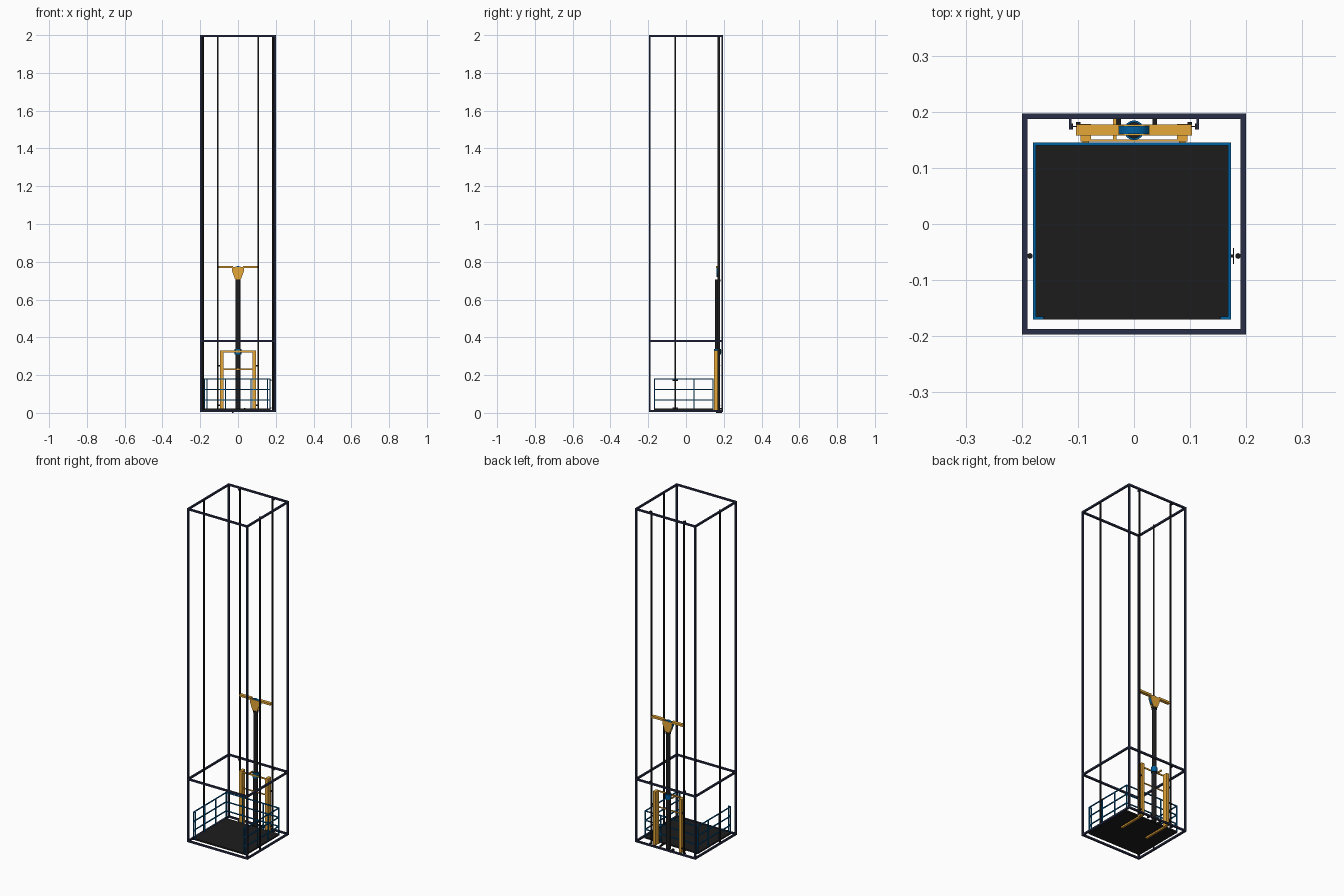
import bpy, bmesh, math
from mathutils import Vector

if "Cube" in bpy.data.objects:
    bpy.data.objects.remove(bpy.data.objects["Cube"])


def material(name, rgb):
    m = bpy.data.materials.new(name)
    m.diffuse_color = (*rgb, 1)
    m.use_nodes = True
    m.node_tree.nodes["Principled BSDF"].inputs["Base Color"].default_value = m.diffuse_color
    return m


NAVY = material("dark navy steel", (0.022, 0.028, 0.064))
BLACK = material("black", (0.012, 0.012, 0.012))
BLUE = material("blue", (0.0, 0.12, 0.36))
ORANGE = material("orange yellow", (0.80, 0.39, 0.04))


def finish(name, bm, mat, smooth=False):
    bmesh.ops.recalc_face_normals(bm, faces=bm.faces)
    me = bpy.data.meshes.new(name)
    bm.to_mesh(me)
    bm.free()
    me.materials.append(mat)
    ob = bpy.data.objects.new(name, me)
    bpy.context.collection.objects.link(ob)
    if smooth:
        bpy.context.view_layer.objects.active = ob
        ob.select_set(True)
        bpy.ops.object.shade_smooth_by_angle()
        ob.select_set(False)
    return ob


def boxes(name, mat, *ranges):
    """One object from (x0, x1, y0, y1, z0, z1) boxes."""
    bm = bmesh.new()
    for x0, x1, y0, y1, z0, z1 in ranges:
        vs = bmesh.ops.create_cube(bm, size=1)["verts"]
        for v in vs:
            v.co = Vector(((x0 + x1) / 2 + v.co.x * (x1 - x0),
                           (y0 + y1) / 2 + v.co.y * (y1 - y0),
                           (z0 + z1) / 2 + v.co.z * (z1 - z0)))
    return finish(name, bm, mat)


def rod(name, mat, a, b, r, n=24):
    a, b = Vector(a), Vector(b)
    q = (b - a).to_track_quat('Z', 'Y')
    bm = bmesh.new()
    vs = bmesh.ops.create_cone(bm, cap_ends=True, segments=n, radius1=r,
                               radius2=r, depth=(b - a).length)["verts"]
    for v in vs:
        v.co = q @ v.co + (a + b) / 2
    return finish(name, bm, mat, True)


def plate(name, mat, outline, y0, y1):
    """Extrude an x-z outline along y."""
    bm = bmesh.new()
    f = bm.faces.new([bm.verts.new((x, y0, z)) for x, z in outline])
    ext = bmesh.ops.extrude_face_region(bm, geom=[f])["geom"]
    for v in ext:
        if isinstance(v, bmesh.types.BMVert):
            v.co.y = y1
    return finish(name, bm, mat)


# Shaft frame: three rectangular hoops and four corner posts
X, Y, T = 0.2, 0.197, 0.01
HOOPS = (("bottom_hoop", 0.006), ("middle_hoop", 0.376), ("top_hoop", 1.99))
for name, z in HOOPS:
    boxes(name, NAVY,
          (-X, X, -Y, -Y + T, z, z + T), (-X, X, Y - T, Y, z, z + T),
          (-X, -X + T, -Y + T, Y - T, z, z + T), (X - T, X, -Y + T, Y - T, z, z + T))
for sx in (-1, 1):
    for sy in (-1, 1):
        x, y = sx * (X - T / 2), sy * (Y - T / 2)
        boxes("corner_post", NAVY, (x - T / 2, x + T / 2, y - T / 2, y + T / 2, 0.006, 2))

# Guide rods at the sides, T-shaped guide rails at the back on brackets
for s in (-1, 1):
    rod("side_guide_rod", BLACK, (s * 0.1855, -0.057, 0.01), (s * 0.1855, -0.057, 1.998), 0.005)
    f0, f1 = sorted((s * 0.1085, s * 0.111))
    w0, w1 = sorted((s * 0.102, s * 0.1085))
    boxes("guide_rail", BLACK, (f0, f1, 0.168, 0.179, 0.01, 1.998),
          (w0, w1, 0.1725, 0.1745, 0.01, 1.998))
    b0, b1 = sorted((s * 0.111, s * 0.116))
    for _, z in HOOPS:
        boxes("rail_bracket", NAVY, (b0, b1, 0.168, 0.19, z, z + T))

# Platform floor
PX0, PX1, PY0, PY1 = -0.18, 0.173, -0.17, 0.145
boxes("platform_floor", BLACK, (PX0, PX1, PY0, PY1, 0.015, 0.024))

# Railing: posts plus three bars on back and sides, short returns in front
t = 0.0055
posts = []
for x in (PX0, PX1 - t):
    for y in (PY0, -0.062, 0.04, PY1 - t):
        posts.append((x, x + t, y, y + t, 0.02, 0.18))
for x in (-0.07, 0.065):
    posts.append((x, x + t, PY1 - t, PY1, 0.02, 0.18))
for x in (PX0 + 0.013, PX1 - 0.0185):
    posts.append((x, x + t, PY0, PY0 + t, 0.02, 0.18))
boxes("railing_posts", BLUE, *posts)
bars = []
for z in (0.066, 0.12, 0.1755):
    bars += [(PX0, PX0 + t, PY0, PY1, z, z + t), (PX1 - t, PX1, PY0, PY1, z, z + t),
             (PX0, PX1, PY1 - t, PY1, z, z + t),
             (PX0, PX0 + 0.018, PY0, PY0 + t, z, z + t),
             (PX1 - 0.018, PX1, PY0, PY0 + t, z, z + t)]
boxes("railing_bars", BLUE, *bars)

# Guide shoes riding on the right side rod
for z in (0.022, 0.17):
    boxes("guide_shoe", BLACK, (0.176, 0.178, -0.071, -0.043, z, z + 0.007),
          (PX1, 0.176, -0.060, -0.054, z + 0.001, z + 0.006))

# Lifting carriage: uprights, forks and small guide rollers
for s in (-1, 1):
    xi, xo = sorted((s * 0.077, s * 0.095))
    boxes("carriage_upright", ORANGE, (xi, xo, 0.147, 0.178, 0.01, 0.33))
    boxes("lift_fork", ORANGE, (s * 0.086 - 0.006, s * 0.086 + 0.006, 0.0, 0.15, 0.006, 0.0145))
    for z in (0.04, 0.25):
        for y in (0.169, 0.178):
            rod("carriage_roller", BLACK, (s * 0.095, y, z), (s * 0.103, y, z), 0.0035, 16)
boxes("carriage_crossbars", ORANGE,
      (-0.095, 0.095, 0.147, 0.151, 0.321, 0.33),
      (-0.095, 0.095, 0.147, 0.151, 0.227, 0.234))

# Hydraulic ram with its feet and collar
C = 0.167
boxes("ram_feet", BLACK, (-0.033, -0.023, 0.158, 0.19, 0, 0.012),
      (0.033, 0.041, 0.158, 0.19, 0.018, 0.027))
rod("ram_cylinder", BLACK, (0, C, 0.006), (0, C, 0.32), 0.0135, 32)
rod("ram_piston", BLACK, (0, C, 0.32), (0, C, 0.705), 0.0125, 32)
rod("ram_collar", BLUE, (0, C, 0.308), (0, C, 0.337), 0.0175, 32)
boxes("collar_bracket", ORANGE, (-0.037, -0.031, 0.15, 0.187, 0.321, 0.329))

# Head: cross beam, cheek plates and pulley
boxes("head_beam", ORANGE, (-0.103, -0.027, 0.158, 0.177, 0.766, 0.778),
      (0.027, 0.103, 0.158, 0.177, 0.766, 0.778))
cheek = [(-0.031, 0.772), (0.031, 0.772), (0.031, 0.750), (0.017, 0.712),
         (0.013, 0.705), (-0.013, 0.705), (-0.017, 0.712), (-0.031, 0.750)]
plate("head_cheek_front", ORANGE, cheek, 0.158, 0.160)
plate("head_cheek_back", ORANGE, cheek, 0.175, 0.177)
rod("head_pulley", BLUE, (0, 0.1605, 0.748), (0, 0.1745, 0.748), 0.029, 32)
rod("head_socket", BLACK, (0, C, 0.696), (0, C, 0.707), 0.0145, 32)
